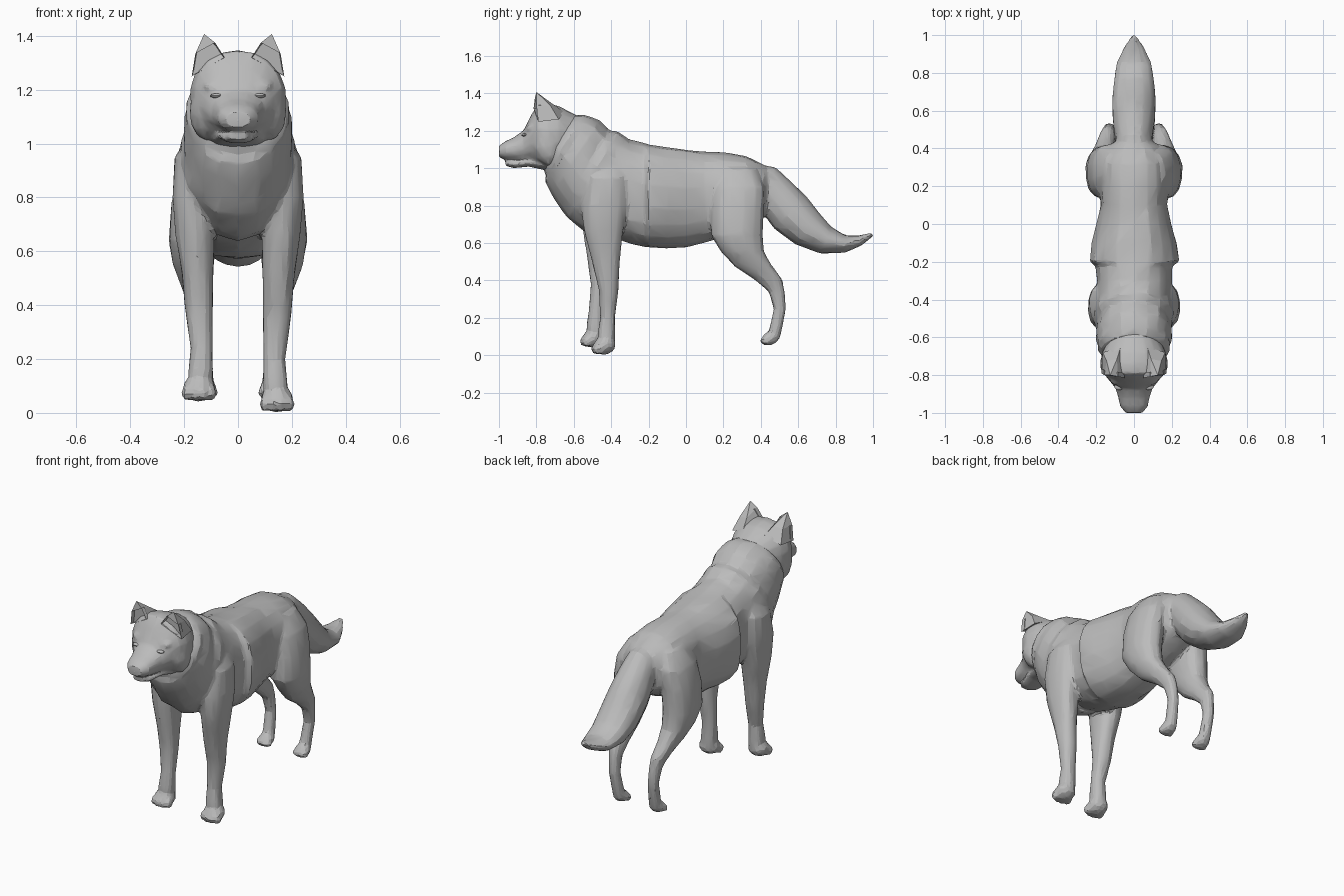
import bpy, bmesh, math, random
from mathutils import Vector, Matrix

random.seed(4)
cube = bpy.data.objects.get("Cube")
if cube:
    bpy.data.objects.remove(cube)

fur = bpy.data.materials.new("grey_fur")
fur.use_nodes = True
GREY = (0.5, 0.5, 0.5, 1)
fur.diffuse_color = GREY
fur.node_tree.nodes["Principled BSDF"].inputs["Base Color"].default_value = GREY


def finish(name, bm):
    """Turn a bmesh into a named object."""
    bmesh.ops.recalc_face_normals(bm, faces=bm.faces)
    mesh = bpy.data.meshes.new(name)
    bm.to_mesh(mesh)
    bm.free()
    mesh.materials.append(fur)
    obj = bpy.data.objects.new(name, mesh)
    bpy.context.collection.objects.link(obj)
    return obj


def loft(name, rings, sides=16, power=2.0, jitter=0.0):
    """Skin rings given as (centre, half axis a, half axis b)."""
    bm = bmesh.new()
    loops = []
    for centre, a, b in rings:
        loop = []
        for i in range(sides):
            t = math.tau * (i + 0.5) / sides
            c, s = math.cos(t), math.sin(t)
            c = math.copysign(abs(c) ** (2 / power), c)
            s = math.copysign(abs(s) ** (2 / power), s)
            wobble = 1 + random.uniform(-jitter, jitter)
            loop.append(bm.verts.new(Vector(centre) + (Vector(a) * c + Vector(b) * s) * wobble))
        loops.append(loop)
    for p, q in zip(loops, loops[1:]):
        for i in range(sides):
            j = (i + 1) % sides
            bm.faces.new((p[i], p[j], q[j], q[i]))
    bm.faces.new(loops[0])
    bm.faces.new(loops[-1])
    return finish(name, bm)


def upright(sections):
    """Rings across the body from (y, top, bottom, half width)."""
    return [((0, y, (t + b) / 2), (w, 0, 0), (0, 0, (t - b) / 2)) for y, t, b, w in sections]


def blob(name, centre, size, tilt=0):
    """Ellipsoid, tilted about the x axis."""
    bm = bmesh.new()
    m = Matrix.Translation(centre) @ Matrix.Rotation(math.radians(tilt), 4, "X") @ Matrix.Diagonal((*size, 1))
    bmesh.ops.create_icosphere(bm, subdivisions=2, radius=1, matrix=m)
    return finish(name, bm)


def smooth(obj, angle):
    bpy.ops.object.select_all(action="DESELECT")
    obj.select_set(True)
    bpy.context.view_layer.objects.active = obj
    bpy.ops.object.shade_smooth_by_angle(angle=math.radians(angle))


def fuse(name, parts, voxel, ratio):
    """Weld overlapping parts into one faceted skin."""
    bpy.ops.object.select_all(action="DESELECT")
    for part in parts:
        part.select_set(True)
    obj = parts[0]
    bpy.context.view_layer.objects.active = obj
    bpy.ops.object.join()
    obj.name = name
    weld = obj.modifiers.new("weld", "REMESH")
    weld.mode = "VOXEL"
    weld.voxel_size = voxel
    soften = obj.modifiers.new("soften", "SMOOTH")
    soften.iterations = 4
    facet = obj.modifiers.new("facet", "DECIMATE")
    facet.ratio = ratio
    for mod in ("weld", "soften", "facet"):
        bpy.ops.object.modifier_apply(modifier=mod)
    smooth(obj, 14)


# Trunk from rump to chest, with a step behind the shoulders
torso = [(.45, .985, .82, .07), (.42, 1.015, .74, .13), (.32, 1.065, .68, .175),
         (.2, 1.085, .63, .185), (.1, 1.085, .605, .18), (0, 1.10, .575, .2),
         (-.1, 1.115, .57, .225), (-.2, 1.13, .575, .24), (-.22, 1.13, .58, .205),
         (-.3, 1.15, .6, .2), (-.4, 1.19, .635, .2), (-.5, 1.2, .68, .17)]
body = [loft("torso", upright(torso), 18, 2.3, .02)]

# Ruffed neck, sloping from the chest up to the skull, from (y, z, lean, height, width)
neck = [(-.36, .88, .09, .24, .185), (-.42, .905, .11, .25, .205), (-.5, .965, .135, .232, .212),
        (-.54, .99, .13, .212, .197), (-.59, 1.06, .13, .195, .2), (-.63, 1.1, .125, .175, .188),
        (-.65, 1.12, .1, .165, .192), (-.68, 1.14, .085, .145, .17)]
body.append(loft("neck", [((0, y, z), (w, 0, 0), (0, lean, h)) for y, z, lean, h, w in neck], 18, 2.1, .025))

# Skull, muzzle and lower jaw
head = [(-.56, 1.27, 1.1, .1), (-.62, 1.3, 1.04, .14), (-.68, 1.33, 1.01, .17),
        (-.74, 1.345, .99, .18), (-.79, 1.345, 1.01, .165), (-.83, 1.28, 1.03, .13),
        (-.87, 1.2, 1.035, .098), (-.92, 1.165, 1.04, .083), (-.965, 1.145, 1.045, .074),
        (-1, 1.12, 1.058, .045)]
jaw = [(-.72, 1.06, .98, .11), (-.84, 1.055, 1.008, .08),
       (-.92, 1.045, 1.0, .06), (-.965, 1.045, 1.012, .035)]
skull = [loft("skull", upright(head), 18, 2.2, .015), loft("jaw", upright(jaw), 12, 2.2)]
smooth(blob("nose", (0, -.983, 1.085), (.032, .018, .024)), 30)

for side, sx in (("left", 1), ("right", -1)):
    # Cheek fur and brow ridge join the skull; the eye sits below the brow
    skull.append(blob("cheek", (.11 * sx, -.74, 1.12), (.072, .08, .115), 15))
    skull.append(blob("brow", (.075 * sx, -.825, 1.215), (.055, .035, .025), 35))
    smooth(blob(side + "_eye", (.08 * sx, -.862, 1.178), (.024, .018, .009)), 30)

    # Ear: a leaning pyramid with a hollowed front
    bm = bmesh.new()
    points = [(.05, -.815, 1.32), (.172, -.79, 1.25), (.165, -.68, 1.26), (.07, -.65, 1.3)]
    base = [bm.verts.new((x * sx, y, z)) for x, y, z in points]
    crown = [bm.verts.new((x * sx, y, z)) for x, y, z in
             ((.085, -.808, 1.375), (.158, -.8, 1.335), (.145, -.725, 1.335), (.09, -.715, 1.345))]
    tip = bm.verts.new((.126 * sx, -.8, 1.407))
    walls = [bm.faces.new((base[i], base[(i + 1) % 4], crown[(i + 1) % 4], crown[i])) for i in range(4)]
    for i in range(4):
        bm.faces.new((crown[i], crown[(i + 1) % 4], tip))
    bm.faces.new(base)
    bmesh.ops.inset_individual(bm, faces=[walls[0]], thickness=.014)
    bmesh.ops.translate(bm, verts=list(walls[0].verts), vec=(0, .025, 0))
    finish(side + "_ear", bm)

    # Front leg; the right one steps slightly forward and is lifted
    def stride(x, y, z, sx=sx):
        k = max(0, min(1, (.7 - z) / .5)) if sx < 0 else 0
        return (x * sx, y - .06 * k, z + .04 * k)

    front = [(.13, -.4, 1.03, .05, .06), (.158, -.42, .95, .08, .11),
             (.165, -.435, .8, .08, .125), (.16, -.44, .66, .073, .105),
             (.15, -.43, .5, .06, .075), (.145, -.415, .35, .052, .053),
             (.135, -.42, .2, .042, .04), (.138, -.425, .12, .046, .048),
             (.142, -.425, .03, .045, .045)]
    body.append(loft("front_leg", [(stride(x, y, z), (a, 0, 0), (0, b, 0)) for x, y, z, a, b in front],
                     14, 2.2, .03))

    # Hind leg: broad thigh, bent hock, slim shank
    hind = [(.1, .28, 1.0, .06, .1), (.135, .28, .9, .085, .145), (.16, .275, .78, .088, .142),
            (.168, .272, .64, .09, .138), (.165, .305, .55, .077, .115),
            (.155, .365, .47, .058, .1), (.142, .44, .405, .044, .075),
            (.135, .485, .34, .034, .043), (.13, .502, .25, .031, .032),
            (.125, .482, .15, .033, .034), (.122, .465, .085, .036, .036)]
    body.append(loft("hind_leg", [((x * sx, y, z), (a, 0, 0), (0, b, 0)) for x, y, z, a, b in hind],
                     14, 2.2, .025))

    # Paws with four toes each
    for (px, py, pz), r in ((stride(.145, -.435, .052), .062), ((.123 * sx, .45, .09), .046)):
        body.append(blob("paw", (px, py, pz), (r, r, r * .82), 15))
        for n in range(4):
            u = (n - 1.5) / 1.5
            toe = (px + u * r * .72, py - r * (.8 - .3 * abs(u)), pz - r * .3)
            body.append(blob("toe", toe, (r * .34, r * .5, r * .5), 10))

# Bushy tail, rings square to a drooping curve
tail = [(.33, .96, .08, .07), (.42, .925, .09, .1), (.485, .85, .105, .112),
        (.56, .76, .115, .122), (.65, .677, .117, .106), (.75, .614, .108, .077),
        (.85, .595, .094, .047), (.93, .613, .058, .028), (1, .648, .012, .01)]
rings = []
for i, (y, z, w, h) in enumerate(tail):
    before, after = tail[max(i - 1, 0)], tail[min(i + 1, len(tail) - 1)]
    along = Vector((0, after[0] - before[0], after[1] - before[1])).normalized()
    rings.append(((0, y, z), (w, 0, 0), along.cross(Vector((1, 0, 0))) * h))
body.append(loft("tail", rings, 14, 2, .015))

fuse("body", body, .011, .07)
fuse("head", skull, .009, .16)
